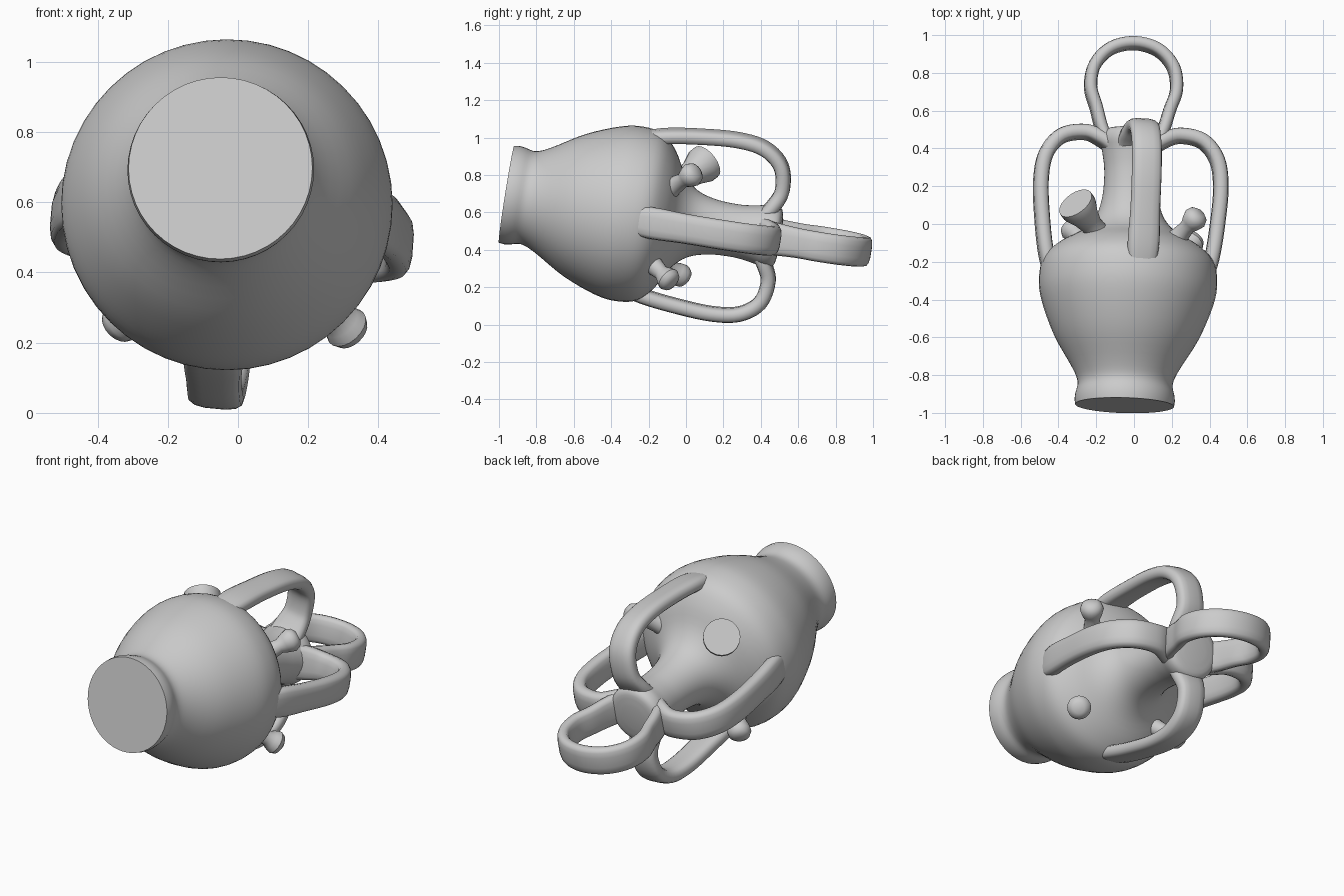
import bpy, bmesh
from math import sin, cos, pi, radians
from mathutils import Vector, Matrix

if "Cube" in bpy.data.objects:
    bpy.data.objects.remove(bpy.data.objects["Cube"])

# Tilted frame of the lying jar: local z runs from the base to the ring, local -y points up
ORIGIN = Vector((-0.05, -0.96, 0.697))
AXIS = Vector((0.055, 1.95, -0.31)).normalized()
RIGHT = Vector((1, 0, 0))
RIGHT = (RIGHT - AXIS * RIGHT.dot(AXIS)).normalized()
DOWN = AXIS.cross(RIGHT)
FRAME = Matrix((RIGHT, DOWN, AXIS)).transposed().to_4x4()
FRAME.translation = ORIGIN


def spline(pts, n=5):
    """Smooth a point list with a Catmull-Rom curve."""
    pts = [Vector(p) for p in pts]
    pad = [2 * pts[0] - pts[1]] + pts + [2 * pts[-1] - pts[-2]]
    out = []
    for a, b, c, d in zip(pad, pad[1:], pad[2:], pad[3:]):
        for i in range(n):
            t = i / n
            out.append(0.5 * (2 * b + (c - a) * t + (2 * a - 5 * b + 4 * c - d) * t * t
                              + (3 * b - a - 3 * c + d) * t ** 3))
    return out + [pts[-1]]


def skin(name, rings, matrix, angle=40):
    """Bridge equal rings of points into a closed, smooth-shaded tube."""
    bm = bmesh.new()
    loops = [[bm.verts.new(p) for p in ring] for ring in rings]
    n = len(loops[0])
    for a, b in zip(loops, loops[1:]):
        for i in range(n):
            bm.faces.new((a[i], a[(i + 1) % n], b[(i + 1) % n], b[i]))
    bm.faces.new(loops[0][::-1])
    bm.faces.new(loops[-1])
    bmesh.ops.recalc_face_normals(bm, faces=bm.faces)
    mesh = bpy.data.meshes.new(name)
    bm.to_mesh(mesh)
    bm.free()
    ob = bpy.data.objects.new(name, mesh)
    bpy.context.collection.objects.link(ob)
    ob.matrix_world = matrix
    bpy.ops.object.select_all(action='DESELECT')
    ob.select_set(True)
    bpy.context.view_layer.objects.active = ob
    bpy.ops.object.shade_smooth_by_angle(angle=radians(angle))
    return ob


def lathe(name, profile, matrix, sides=48):
    """Revolve (radius, height) points about local z."""
    rings = [[(r * cos(2 * pi * i / sides), r * sin(2 * pi * i / sides), z) for i in range(sides)]
             for r, z in profile]
    return skin(name, rings, matrix)


def band(name, pts, theta, thick=0.04, sides=14):
    """Sweep a rounded strap along (radius, height, half width) points in the plane at angle theta."""
    out = Vector((sin(theta), -cos(theta), 0))
    side = Vector((cos(theta), sin(theta), 0))
    path = spline(pts)
    rings = []
    for i, p in enumerate(path):
        t = path[min(i + 1, len(path) - 1)] - path[max(i - 1, 0)]
        t = (out * t.x + Vector((0, 0, t.y))).normalized()
        normal = t.cross(side)
        center = out * p.x + Vector((0, 0, p.y))
        ring = []
        for k in range(sides):
            c, s = cos(2 * pi * k / sides), sin(2 * pi * k / sides)
            c = abs(c) ** 0.65 * (1 if c > 0 else -1)
            s = abs(s) ** 0.65 * (1 if s > 0 else -1)
            ring.append(center + side * p.z * c + normal * thick * s)
        rings.append(ring)
    return skin(name, rings, FRAME, 60)


def spout(name, start, end, profile):
    """Turned stem from start to end; profile is (radius, fraction of length)."""
    a, b = Vector(start), Vector(end)
    m = (b - a).to_track_quat('Z', 'Y').to_matrix().to_4x4()
    m.translation = a
    length = (b - a).length
    return lathe(name, [(r, f * length) for r, f in profile], m, 20)


# Jar body with foot, belly, shoulder and neck
foot = [(0.262, 0, 0), (0.266, 0.03, 0)]
body = spline([(0.262, 0.06, 0), (0.252, 0.12, 0), (0.285, 0.20, 0), (0.385, 0.37, 0),
               (0.455, 0.55, 0), (0.472, 0.67, 0), (0.45, 0.78, 0), (0.37, 0.86, 0),
               (0.25, 0.93, 0), (0.18, 1.01, 0), (0.148, 1.12, 0), (0.142, 1.25, 0),
               (0.155, 1.35, 0), (0.17, 1.42, 0), (0.15, 1.47, 0), (0.07, 1.485, 0)], 4)
lathe("jar_body", [(p[0], p[1]) for p in foot] + [(p.x, p.y) for p in body], FRAME)

# Four strap handles from shoulder to neck
handle = [(0.40, 0.66, 0.07), (0.44, 0.80, 0.085), (0.465, 0.98, 0.08), (0.478, 1.18, 0.08),
          (0.455, 1.33, 0.08), (0.375, 1.43, 0.08), (0.25, 1.455, 0.08), (0.16, 1.42, 0.095),
          (0.09, 1.37, 0.10)]
for name, deg, scale in (("top", 10, 1.02), ("right", 94, 1.0), ("bottom", 186, 0.965), ("left", 275, 1.0)):
    band(name + "_handle", [(r * scale, z, w) for r, z, w in handle], radians(deg))

# Hanging ring at the end of the neck
half = [(0.14, 1.42, 0.09), (0.17, 1.50, 0.085), (0.195, 1.59, 0.08), (0.228, 1.70, 0.08),
        (0.208, 1.82, 0.08), (0.125, 1.91, 0.08)]
loop = half + [(0, 1.942, 0.08)] + [(-r, z, w) for r, z, w in half[::-1]]
band("hanging_ring", loop, radians(94), 0.034)

# Filling spout with flared mouth, and three small knob spouts
flared = [(0.085, 0), (0.062, 0.3), (0.058, 0.5), (0.075, 0.7), (0.1, 0.88), (0.1, 1.0)]
spout("filling_spout", (-0.14, -0.12, 0.69), (-0.31, 0.11, 0.87), flared)
knob = [(0.075, 0), (0.05, 0.35), (0.04, 0.6), (0.055, 0.72), (0.065, 0.84), (0.055, 0.94), (0.03, 1.0)]
for name, start, end in (("upper_right_spout", (0.18, -0.13, 0.70), (0.35, 0.06, 0.82)),
                         ("lower_right_spout", (0.20, -0.22, 0.36), (0.33, -0.07, 0.22)),
                         ("lower_left_spout", (-0.20, -0.19, 0.39), (-0.35, 0.0, 0.24))):
    spout(name, start, end, knob)
